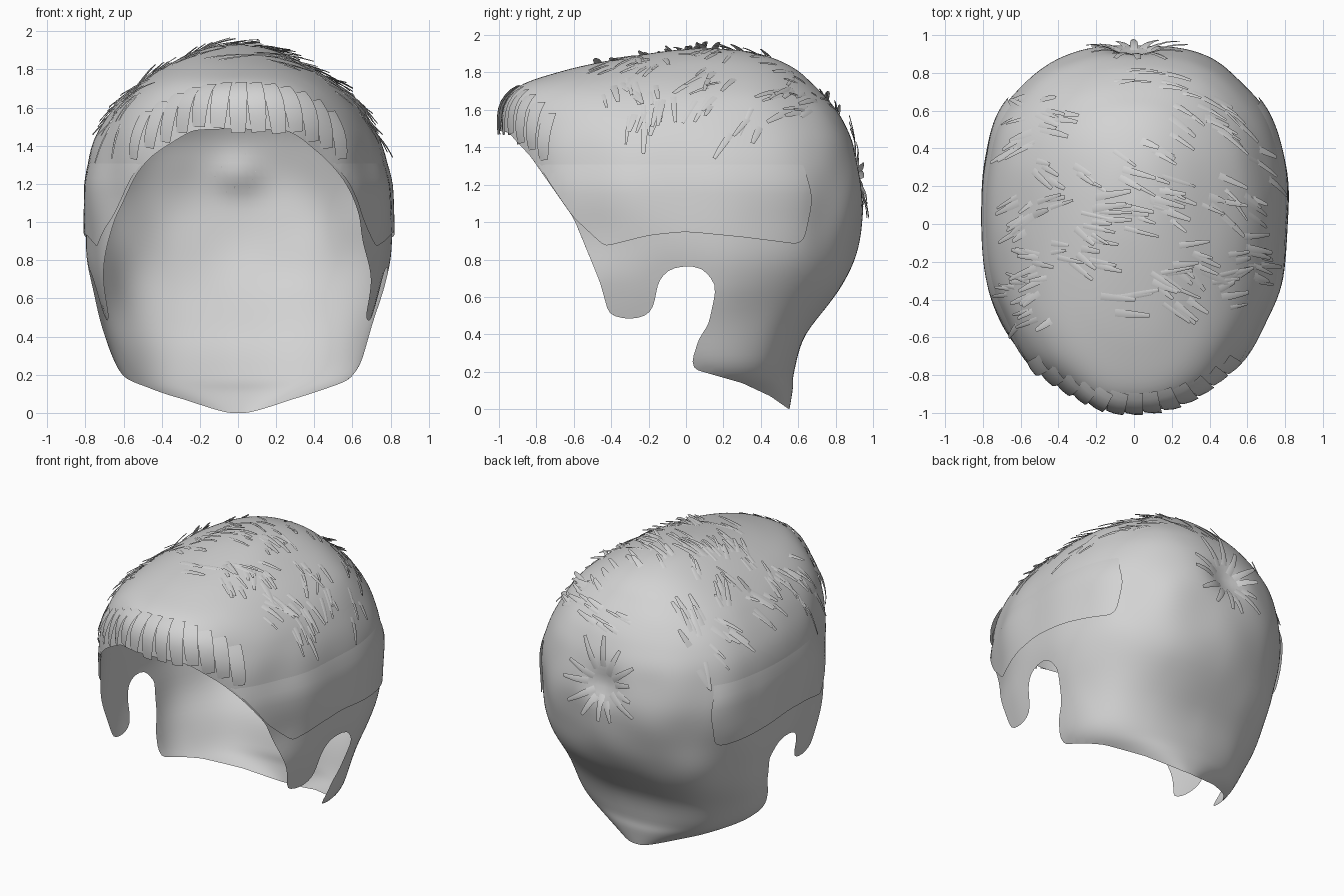
import bpy, bmesh, math, random
from mathutils import Vector, noise
from mathutils.bvhtree import BVHTree
from mathutils.geometry import intersect_point_line

random.seed(4)
if "Cube" in bpy.data.objects:
    bpy.data.objects.remove(bpy.data.objects["Cube"])

grey = bpy.data.materials.new("hair_grey")
grey.use_nodes = True
tone = (0.65, 0.65, 0.65, 1)
grey.diffuse_color = tone
grey.node_tree.nodes["Principled BSDF"].inputs["Base Color"].default_value = tone

# Horizontal rings of the head of hair: height, half width, front y, back y
RINGS = [(-.03, .16, -.5, .54), (.1, .45, -.7, .565), (.2, .6, -.85, .575), (.4, .69, -1, .645),
         (.67, .765, -1, .84), (.9, .795, -.95, .92), (1.15, .805, -.95, .95),
         (1.38, .765, -.98, .91), (1.53, .7, -.98, .84), (1.65, .605, -.96, .76),
         (1.74, .5, -.87, .68), (1.81, .39, -.65, .6), (1.87, .27, -.38, .48),
         (1.915, .14, -.1, .32), (1.93, .02, .08, .13)]
MID_Y = .1
SIDES, SUB, POWER = 160, 6, 2 / 2.3

# Side outlines (y, z) of what is kept
HAIRLINE = [(-2, 1.52), (-1.2, 1.52), (-.95, 1.48), (-.83, 1.35), (-.6, 1.02), (-.46, .68),
            (-.41, .5), (-.3, .48), (-.2, .5), (-.17, .56), (-.15, .68), (-.1, .74),
            (-.04, .765), (.08, .765), (.165, .66), (.12, .45), (.07, .38), (.02, .22),
            (.3, .14), (.45, .07), (.55, 0), (2, 0), (2, 3), (-2, 3)]
SIDE_PANEL = [(-.43, .87), (-.2, .93), (0, .95), (.3, .92), (.62, .88), (.67, 1.12),
              (.6, 1.42), (-.5, 1.5), (-.83, 1.37), (-.6, 1.03)]


def catmull(a, b, c, d, t):
    return [.5 * (2 * q + (r - p) * t + (2 * p - 5 * q + 4 * r - s) * t * t
                  + (3 * q - p - 3 * r + s) * t ** 3) for p, q, r, s in zip(a, b, c, d)]


def soft(v):
    return math.copysign(abs(v) ** POWER, v)


def ring_point(ring, angle):
    z, width, front, back = ring
    c = soft(math.cos(angle))
    depth = MID_Y - front if c > 0 else back - MID_Y
    p = Vector((width * soft(math.sin(angle)), MID_Y - depth * c, z))
    p += Vector((p.x, p.y, 0)) * noise.noise(p * 3) * .025
    # Hollow of the crown whorl
    p.y -= .05 * math.exp(-((p.x / .13) ** 2 + ((z - 1.25) / .1) ** 2)) * (p.y > 0)
    return p


def full_head():
    last = len(RINGS) - 1
    rows = []
    for i in range(last):
        near = [RINGS[min(max(i + k, 0), last)] for k in (-1, 0, 1, 2)]
        rows += [catmull(*near, k / SUB) for k in range(SUB)]
    rows.append(RINGS[-1])
    bm = bmesh.new()
    grid = [[bm.verts.new(ring_point(r, math.tau * j / SIDES)) for j in range(SIDES)] for r in rows]
    for low, high in zip(grid, grid[1:]):
        for j in range(SIDES):
            k = (j + 1) % SIDES
            bm.faces.new((low[j], low[k], high[k], high[j]))
    bm.faces.new(grid[-1])
    bm.normal_update()
    return bm


def finish(name, bm):
    for f in bm.faces:
        f.smooth = True
    mesh = bpy.data.meshes.new(name)
    bm.to_mesh(mesh)
    bm.free()
    mesh.materials.append(grey)
    bpy.context.collection.objects.link(bpy.data.objects.new(name, mesh))


def inside(y, z, outline):
    hit = False
    for (a, b), (c, d) in zip(outline, outline[1:] + outline[:1]):
        if (b > z) != (d > z) and y < a + (z - b) * (c - a) / (d - b):
            hit = not hit
    return hit


def nearest_on(y, z, outline):
    p, best = Vector((y, z)), None
    for a, b in zip(outline, outline[1:] + outline[:1]):
        a, b = Vector(a), Vector(b)
        t = intersect_point_line(p, a, b)[1]
        q = a.lerp(b, min(max(t, 0), 1))
        if best is None or (q - p).length < (best - p).length:
            best = q
    return best


base = full_head()
SURFACE = BVHTree.FromBMesh(base)
base.free()


def on_surface(p):
    q, n, _, _ = SURFACE.find_nearest(p)
    return q, n if n.dot(q - Vector((0, 0, 1))) > 0 else -n


# A sheet trimmed to a side outline, its rim evened out along the outline
def trimmed_sheet(name, outline, push):
    bm = full_head()
    gone = []
    for f in bm.faces:
        c = f.calc_center_median()
        if not inside(c.y, c.z, outline):
            gone.append(f)
    bmesh.ops.delete(bm, geom=gone, context='FACES')
    rim = [v for v in bm.verts if v.is_boundary]
    for _ in range(4):
        for v in rim:
            q = nearest_on(v.co.y, v.co.z, outline)
            if (q - v.co.yz).length < .06:
                v.co = on_surface(Vector((v.co.x, q.x, q.y)))[0]
        mids = [sum((e.other_vert(v).co for e in v.link_edges if e.is_boundary), Vector()) / 2
                for v in rim]
        for v, mid in zip(rim, mids):
            if (mid - v.co).length < .04:
                v.co = v.co.lerp(mid, .5)
    for v in bm.verts:
        v.co += on_surface(v.co)[1] * push(v.co.z)
    finish(name, bm)


# A tapering strand laid along the surface
def strand(bm, start, way, length, width, lift, tilt=0, steps=5, bulge=False):
    p, n = on_surface(start)
    way = way.normalized()
    previous = None
    for i in range(steps + 1):
        t = i / steps
        across = n.cross(way).normalized()
        along = across.cross(n)
        rise = lift * (math.sin(math.pi * (.05 + .8 * t)) if bulge else t) + .004
        half = width * (.5 - .12 * t ** 4 if bulge else .5 - .25 * t * t)
        row = [bm.verts.new(p + n * (rise + tilt * k - .004 * abs(k)) + across * half * k)
               for k in (-1, 0, 1)]
        if previous:
            for k in (0, 1):
                bm.faces.new((previous[k], previous[k + 1], row[k + 1], row[k]))
        previous = row
        way = along
        p, n = on_surface(p + along * length / steps)


trimmed_sheet("hair_shell", HAIRLINE, lambda z: 0)
trimmed_sheet("side_panels", SIDE_PANEL, lambda z: .013 - .03 * max(0, (z - 1.2) / .25))

# Swept fringe rolled over the front edge
bm = bmesh.new()
for i in range(13):
    x = -.48 + i * .08
    start = Vector((x * .95, -.9 + .8 * x * x, 1.74 - .75 * x * x))
    strand(bm, start, Vector((x * 1.1, -.3, -1)), .25 + .05 * random.random(), .095, .018,
           tilt=.006, steps=7, bulge=True)
finish("fringe", bm)

# Loose tufts over the top and upper sides, gathered in clumps
bm = bmesh.new()
for i in range(48):
    x, y = random.uniform(-.7, .7), random.uniform(-.5, .74)
    if abs(x) > .5:
        way = Vector((x, random.uniform(-.6, .3), -1))
    elif y > .15:
        way = Vector((1, random.uniform(-.8, -.2), 0))
    else:
        way = Vector((1, random.uniform(-.9, .2), 0))
    for j in range(4):
        spot = Vector((x + random.uniform(-.07, .07), y + random.uniform(-.09, .09), 3))
        hit = SURFACE.ray_cast(spot, Vector((0, 0, -1)))[0]
        if hit is None or hit.z < 1.4:
            continue
        turn = Vector((random.uniform(-.2, .2), random.uniform(-.2, .2), 0))
        strand(bm, hit, way + turn, random.uniform(.09, .2), random.uniform(.022, .042),
               random.uniform(.004, .036))
finish("top_tufts", bm)

# Strands fanning out from the crown whorl
bm = bmesh.new()
for i in range(13):
    a = math.tau * i / 13 + random.uniform(-.2, .2)
    ray = Vector((math.cos(a), 0, math.sin(a)))
    strand(bm, Vector((0, .92, 1.25)) + ray * random.uniform(.06, .12), ray,
           random.uniform(.1, .22), .045, random.uniform(.015, .045))
finish("crown_whorl", bm)
